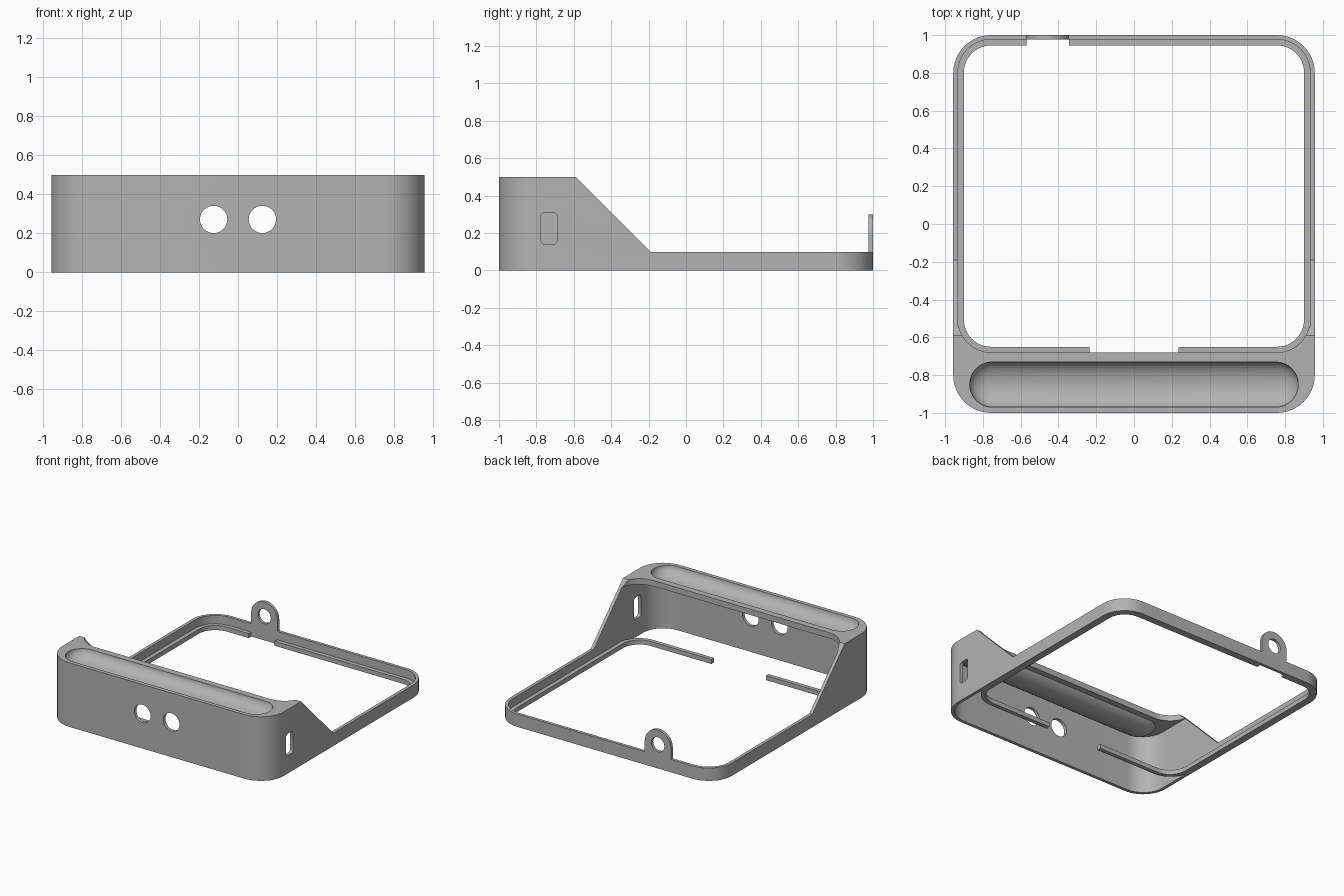
import bpy, bmesh, math
from mathutils import Matrix

if "Cube" in bpy.data.objects:
    bpy.data.objects.remove(bpy.data.objects["Cube"], do_unlink=True)

grey = bpy.data.materials.new("plain_grey")
grey.use_nodes = True
grey.diffuse_color = (0.45, 0.45, 0.45, 1)
grey.node_tree.nodes["Principled BSDF"].inputs["Base Color"].default_value = (0.45, 0.45, 0.45, 1)


def finish(name, bm):
    bmesh.ops.recalc_face_normals(bm, faces=bm.faces)
    mesh = bpy.data.meshes.new(name)
    bm.to_mesh(mesh)
    bm.free()
    mesh.materials.append(grey)
    obj = bpy.data.objects.new(name, mesh)
    bpy.context.collection.objects.link(obj)
    return obj


def prism(name, outline, low, high, axis="z"):
    """Extrude a flat outline along one axis."""
    place = {"x": lambda u, v, w: (w, u, v),
             "y": lambda u, v, w: (u, w, v),
             "z": lambda u, v, w: (u, v, w)}[axis]
    bm = bmesh.new()
    a, b = [[bm.verts.new(place(u, v, w)) for u, v in outline] for w in (low, high)]
    bm.faces.new(a)
    bm.faces.new(b)
    n = len(outline)
    for i in range(n):
        j = (i + 1) % n
        bm.faces.new((a[i], a[j], b[j], b[i]))
    return finish(name, bm)


def arc(cx, cy, r, start, end, steps):
    angles = [math.radians(start + (end - start) * i / steps) for i in range(steps + 1)]
    return [(cx + r * math.cos(t), cy + r * math.sin(t)) for t in angles]


def rounded(x0, x1, y0, y1, r, steps=12):
    corners = [(x1 - r, y1 - r), (x0 + r, y1 - r), (x0 + r, y0 + r), (x1 - r, y0 + r)]
    return [p for i, (cx, cy) in enumerate(corners)
            for p in arc(cx, cy, r, 90 * i, 90 * i + 90, steps)]


def circle(cx, cy, r):
    return arc(cx, cy, r, 0, 360, 48)[:-1]


def capsule(name, half_length, radius, depth, y, z):
    """Sphere stretched along x, with its depth squashed."""
    bm = bmesh.new()
    bmesh.ops.create_uvsphere(bm, u_segments=40, v_segments=19, radius=radius)
    bmesh.ops.rotate(bm, verts=bm.verts, matrix=Matrix.Rotation(math.pi / 2, 3, "Y"))
    for v in bm.verts:
        v.co.x += math.copysign(half_length - radius, v.co.x)
        v.co.y += y
        v.co.z = z + v.co.z * depth / radius
    return finish(name, bm)


def combine(target, tool, operation="DIFFERENCE"):
    mod = target.modifiers.new("shape", "BOOLEAN")
    mod.operation = operation
    mod.solver = "EXACT"
    mod.object = tool
    bpy.context.view_layer.objects.active = target
    bpy.ops.object.modifier_apply(modifier=mod.name)
    bpy.data.objects.remove(tool, do_unlink=True)


# Housing: tall front box running into a low frame
housing = prism("housing", rounded(-0.957, 0.957, -1, 1, 0.2), 0, 0.6)
combine(housing, prism("cavity", rounded(-0.932, 0.932, -0.975, 0.977, 0.175), -0.2, 0.455))
combine(housing, prism("tray", rounded(-0.932, 0.932, -0.68, 0.977, 0.175), -0.3, 0.9))

# Finger trough in the roof, with a thin shell below it
combine(housing, capsule("trough_shell", 0.89, 0.138, 0.1, -0.85, 0.5), "UNION")
combine(housing, prism("side_profile", [(-1.2, 0.5), (-0.59, 0.5), (-0.19, 0.1),
                                        (1.2, 0.1), (1.2, 0.9), (-1.2, 0.9)], -1.2, 1.2, "x"))
combine(housing, capsule("trough", 0.87, 0.12, 0.078, -0.85, 0.5))

# Two round openings in front, one slot in the left side
for x in (-0.125, 0.125):
    combine(housing, prism("round_opening", circle(x, 0.272, 0.07), -1.1, -0.9, "y"))
combine(housing, prism("slot", rounded(-0.775, -0.69, 0.14, 0.31, 0.02, 5), 0.85, 1.1, "x"))

# Inner ledge, interrupted at the front and behind the tab
ledge = prism("inner_ledge", rounded(-0.935, 0.935, -0.682, 0.98, 0.177), 0, 0.035)
combine(ledge, prism("opening", rounded(-0.9, 0.9, -0.65, 0.945, 0.142), -0.1, 0.2))
for x0, x1, y0, y1 in ((-0.235, 0.235, -0.8, -0.5), (-0.57, -0.345, 0.8, 0.977)):
    combine(ledge, prism("gap", [(x0, y0), (x1, y0), (x1, y1), (x0, y1)], -0.1, 0.2))

# Hanging tab with a hole
tab = prism("hanging_tab", [(-0.57, 0.1)] + arc(-0.457, 0.187, 0.113, 180, 0, 32)
            + [(-0.344, 0.1)], 0.977, 1, "y")
combine(tab, prism("tab_hole", circle(-0.457, 0.187, 0.056), 0.9, 1.1, "y"))

bpy.ops.object.select_all(action="DESELECT")
for obj in (housing, ledge, tab):
    obj.select_set(True)
bpy.context.view_layer.objects.active = housing
bpy.ops.object.shade_smooth_by_angle(angle=math.radians(30))
